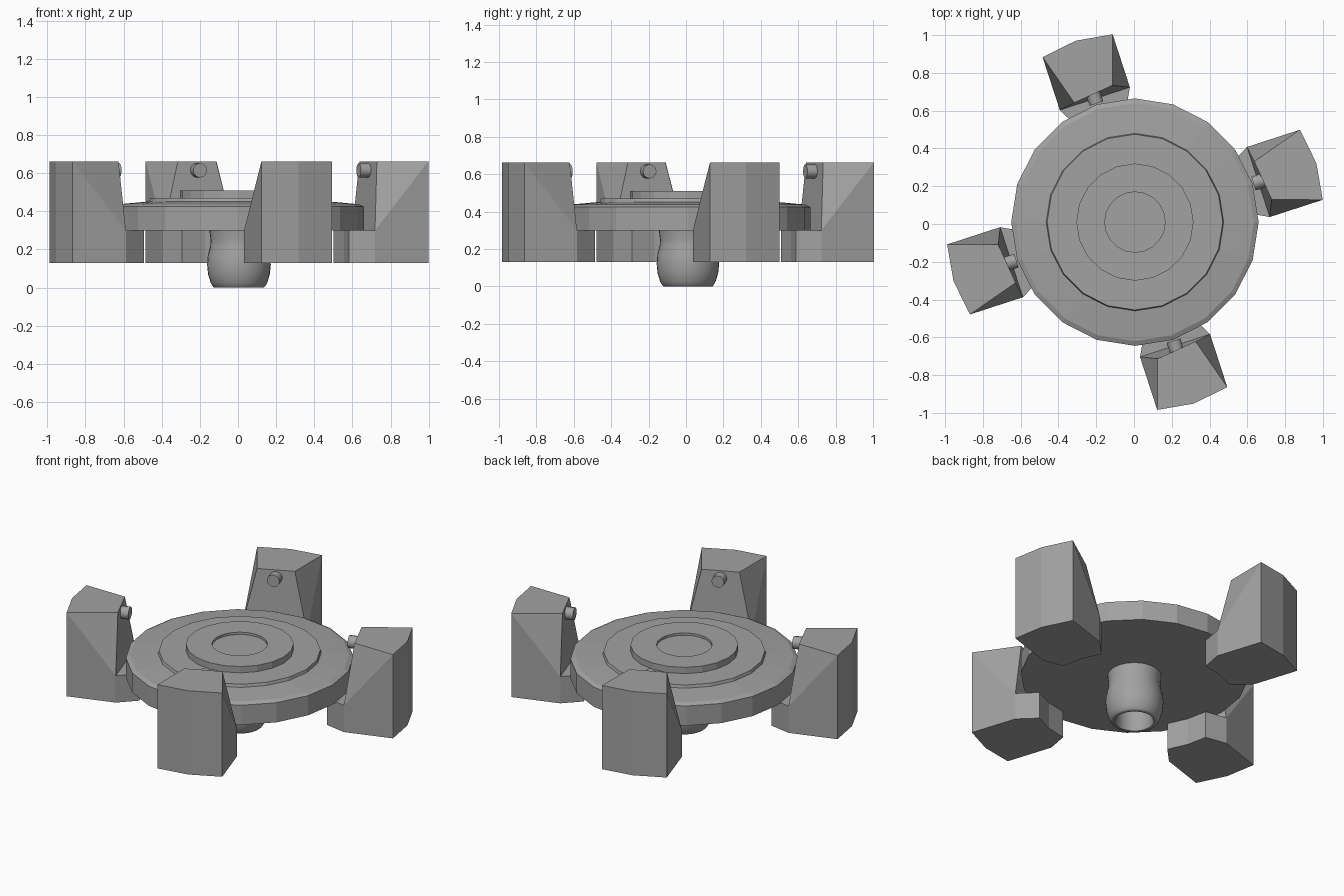
import bpy, bmesh, math
from mathutils import Matrix, Vector

if "Cube" in bpy.data.objects:
    bpy.data.objects.remove(bpy.data.objects["Cube"], do_unlink=True)

CENTRE = Vector((0.005, 0.01, 0))

grey = bpy.data.materials.new("plain grey")
grey.use_nodes = True
colour = (0.36, 0.36, 0.36, 1)
grey.diffuse_color = colour
grey.node_tree.nodes["Principled BSDF"].inputs["Base Color"].default_value = colour


def finish(name, bm, smooth=False):
    bmesh.ops.recalc_face_normals(bm, faces=bm.faces)
    mesh = bpy.data.meshes.new(name)
    bm.to_mesh(mesh)
    bm.free()
    mesh.materials.append(grey)
    obj = bpy.data.objects.new(name, mesh)
    bpy.context.collection.objects.link(obj)
    if smooth:
        bpy.ops.object.select_all(action='DESELECT')
        obj.select_set(True)
        bpy.context.view_layer.objects.active = obj
        bpy.ops.object.shade_smooth_by_angle(angle=math.radians(40))
    return obj


def lathe(name, profile, sides, smooth=False):
    """Spin an (r, z) profile that starts and ends on the axis."""
    bm = bmesh.new()
    verts = [bm.verts.new((r, 0, z)) for r, z in profile]
    edges = [bm.edges.new(pair) for pair in zip(verts, verts[1:])]
    bmesh.ops.spin(bm, geom=verts + edges, cent=(0, 0, 0), axis=(0, 0, 1),
                   angle=math.tau, steps=sides, use_duplicate=False)
    bmesh.ops.remove_doubles(bm, verts=bm.verts, dist=0.0005)
    bmesh.ops.translate(bm, verts=bm.verts, vec=CENTRE)
    return finish(name, bm, smooth)


# Stepped round plate
lathe("stepped_disc", [(0, .30), (.655, .30), (.655, .425), (.63, .437), (.47, .452),
                       (.465, .47), (.31, .47), (.31, .51), (.16, .51),
                       (.16, .495), (0, .495)], 20)

# Rounded hollow stem below the plate
lathe("stem", [(0, .30), (.155, .30), (.149, .25), (.15, .22), (.163, .17), (.167, .12),
               (.162, .07), (.148, .025), (.135, .004), (.13, 0), (.112, 0),
               (.105, .02), (.105, .15), (0, .15)], 32, True)

# Jaw outline in (radial, sideways) order: outer arc, shoulders, inner foot
outer = [(.982, -.195), (1.01, 0), (.982, .195)]
shoulders = [(.687, .195), (.687, -.195)]
foot = [(.565, .13), (.58, 0), (.565, -.13)]
crown = [(.70, .11), (.725, -.11)]
BOTTOM, LEDGE, TOP = .13, .30, .662


def jaw(name, turn):
    bm = bmesh.new()

    def ring(points, z):
        return [bm.verts.new((u, t, z)) for u, t in points]

    # foot that reaches under the plate
    low = ring(outer + shoulders[:1] + foot + shoulders[1:], BOTTOM)
    mid = ring(outer + shoulders[:1] + foot + shoulders[1:], LEDGE)
    top = ring(outer + crown, TOP)
    bm.faces.new(low)
    for i in range(len(low)):
        j = (i + 1) % len(low)
        bm.faces.new((low[i], low[j], mid[j], mid[i]))
    bm.faces.new(mid[3:])
    # upper block, pinched towards the middle
    waist = mid[:4] + mid[-1:]
    for i in range(5):
        j = (i + 1) % 5
        if i in (2, 4):
            edge, inner = (i, j) if i == 2 else (j, i)
            bm.faces.new((waist[edge], waist[inner], top[edge]))
            bm.faces.new((waist[inner], top[inner], top[edge]))
        else:
            bm.faces.new((waist[i], waist[j], top[j], top[i]))
    bm.faces.new(top)
    bmesh.ops.transform(bm, matrix=turn, verts=bm.verts)
    finish(name, bm)


def pin(name, turn):
    bm = bmesh.new()
    place = Matrix.Translation((.695, 0, .615)) @ Matrix.Rotation(math.pi / 2, 4, 'Y')
    bmesh.ops.create_cone(bm, cap_ends=True, segments=12, radius1=.038, radius2=.038,
                          depth=.07, matrix=turn @ place)
    finish(name, bm, True)


# Four jaws with their pins around the plate
for side, degrees in (("right_side", 18), ("back", 108), ("left_side", 198), ("front", 288)):
    label = {"right_side": "left", "left_side": "right"}.get(side, side)
    turn = Matrix.Translation(CENTRE) @ Matrix.Rotation(math.radians(degrees), 4, 'Z')
    jaw(label + "_jaw", turn)
    pin(label + "_jaw_pin", turn)
